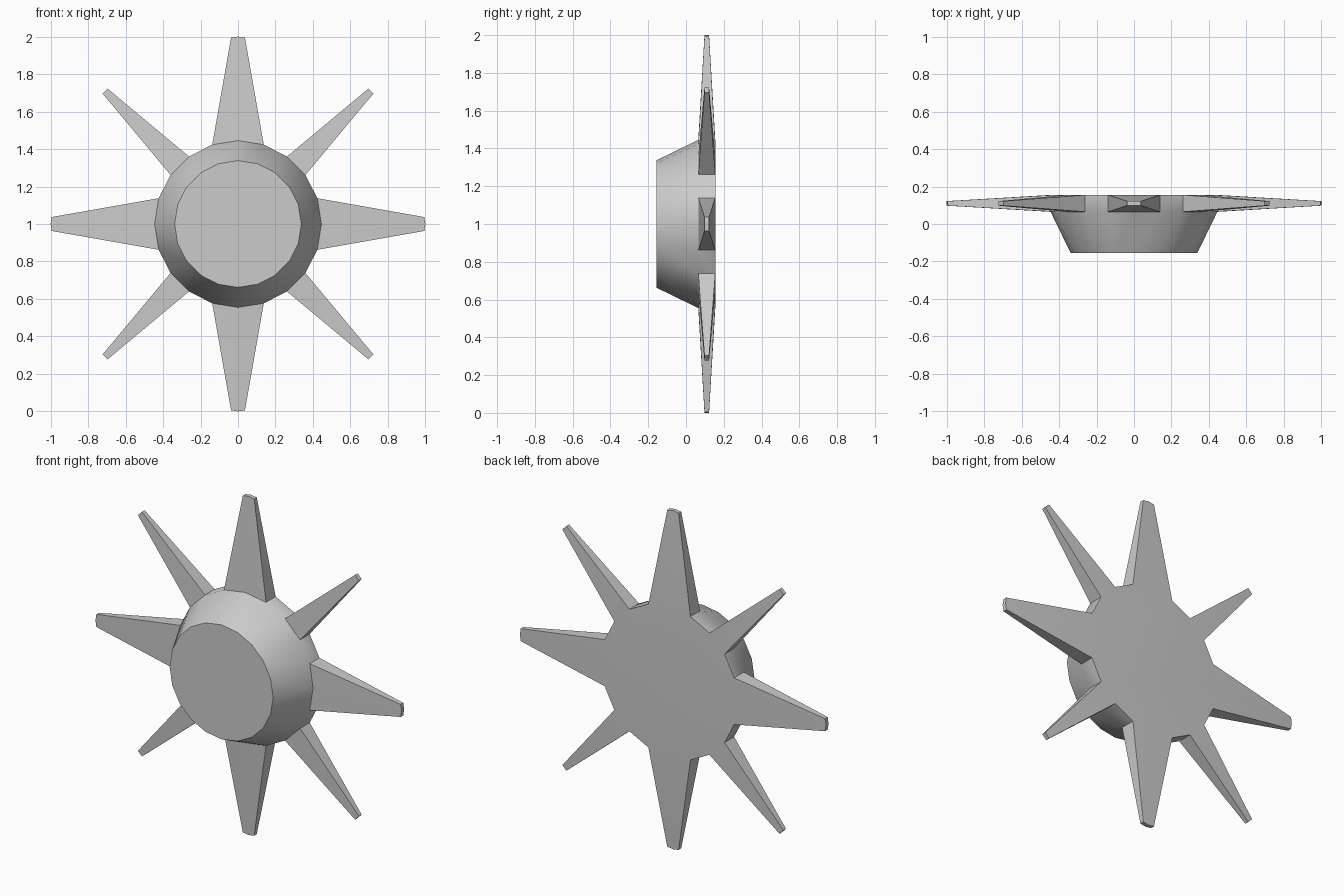
import bpy, bmesh, math
from mathutils import Vector

cube = bpy.data.objects.get("Cube")
if cube:
    bpy.data.objects.remove(cube)

SIDES = 20
CENTRE = Vector((0, 0, 1))
PROFILE = [(0.338, -0.155), (0.445, 0.065), (0.445, 0.155)]  # radius, y
TAPER = 0.27

grey = bpy.data.materials.new("grey")
grey.use_nodes = True
colour = (0.6, 0.6, 0.6, 1)
grey.diffuse_color = colour
grey.node_tree.nodes["Principled BSDF"].inputs["Base Color"].default_value = colour


def direction(step):
    """Outward direction in the wheel plane, counted in hub sides from the top."""
    a = math.tau * step / SIDES
    return Vector((math.sin(a), 0, math.cos(a)))


# Hub: tapered drum with a straight rim at the back
bm = bmesh.new()
rings = [[bm.verts.new(CENTRE + direction(i) * r + Vector((0, y, 0))) for i in range(SIDES)]
         for r, y in PROFILE]
bm.faces.new(rings[0])
bm.faces.new(rings[-1])
bands = []
for a, b in zip(rings, rings[1:]):
    bands.append([bm.faces.new((a[i], a[(i + 1) % SIDES], b[(i + 1) % SIDES], b[i]))
                  for i in range(SIDES)])
rim = bands[1]
bmesh.ops.recalc_face_normals(bm, faces=bm.faces)


def spike(faces, out, reach):
    """Extrude rim faces outward and shrink their end into a blunt tip."""
    result = bmesh.ops.extrude_face_region(bm, geom=faces)
    tip = [v for v in result["geom"] if isinstance(v, bmesh.types.BMVert)]
    bmesh.ops.delete(bm, geom=[f for f in faces if f.is_valid], context='FACES_ONLY')
    mid_y = (PROFILE[1][1] + PROFILE[2][1]) / 2
    far = max((v.co - CENTRE).dot(out) for v in tip)
    base = CENTRE + out * far + Vector((0, mid_y, 0))
    end = CENTRE + out * reach + Vector((0, mid_y, 0))
    for v in tip:
        v.co = end + (v.co - base) * TAPER


# Broad spikes span two rim faces, narrow diagonal ones span one
for quarter in range(0, SIDES, 5):
    spike([rim[quarter - 1], rim[quarter]], direction(quarter), 1.0)
    spike([rim[quarter + 2]], direction(quarter + 2.5), 1.003)

bmesh.ops.recalc_face_normals(bm, faces=bm.faces)
mesh = bpy.data.meshes.new("spiked_hub")
bm.to_mesh(mesh)
bm.free()
mesh.materials.append(grey)
hub = bpy.data.objects.new("spiked_hub", mesh)
bpy.context.collection.objects.link(hub)

# Smooth drum, crisp spike edges
bpy.ops.object.select_all(action='DESELECT')
hub.select_set(True)
bpy.context.view_layer.objects.active = hub
bpy.ops.object.shade_smooth_by_angle(angle=math.radians(30))
